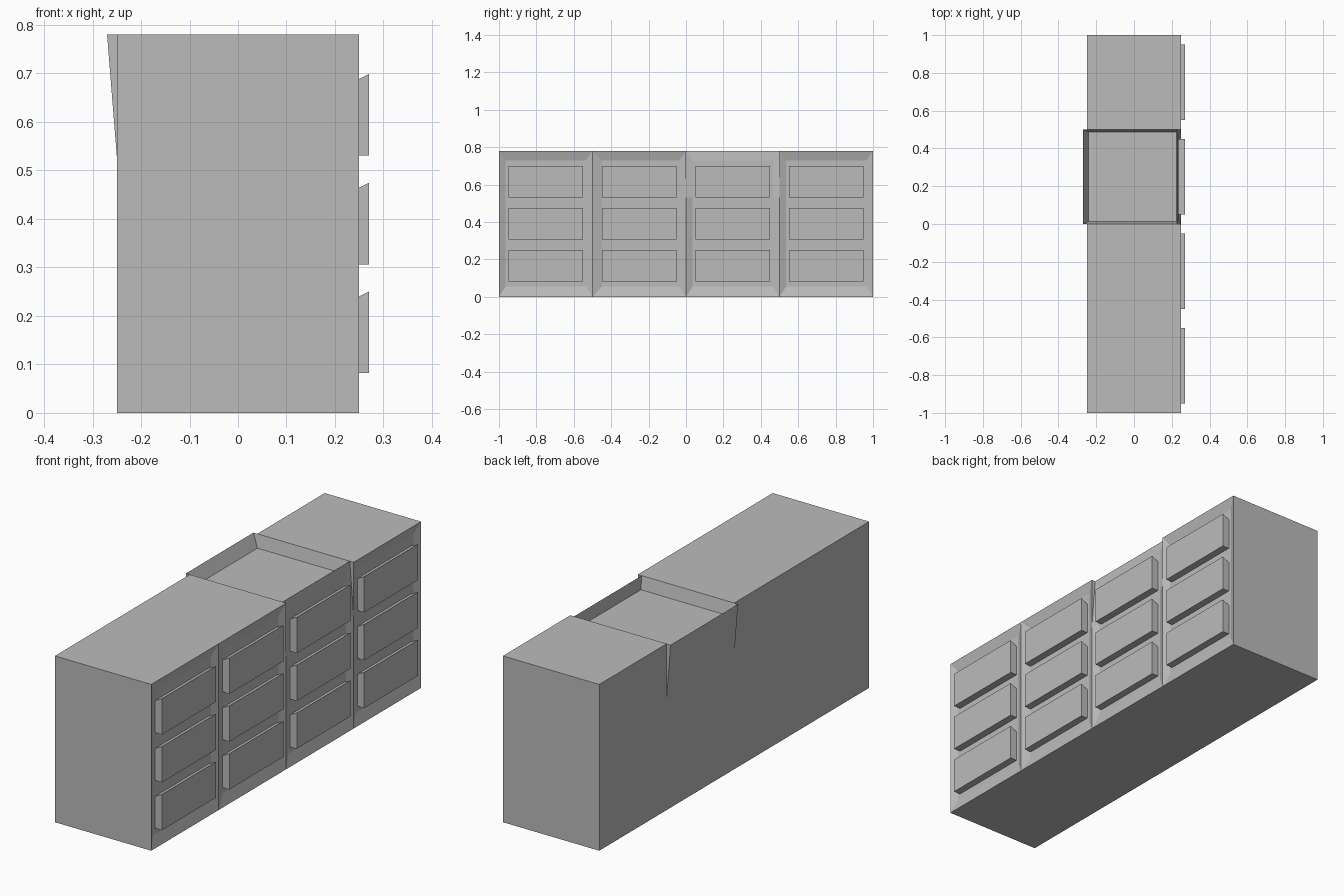
import bpy, bmesh

if "Cube" in bpy.data.objects:
    bpy.data.objects.remove(bpy.data.objects["Cube"])

grey = bpy.data.materials.new("plain_grey")
grey.use_nodes = True
grey.diffuse_color = (0.5, 0.5, 0.5, 1)
grey.node_tree.nodes["Principled BSDF"].inputs["Base Color"].default_value = (0.5, 0.5, 0.5, 1)

HEIGHT, HALF, WIDTH, BEND = 0.78, 0.25, 0.5, 0.53
PANEL_X = 0.235


def box(x0, x1, y0, y1, z0, z1):
    bm = bmesh.new()
    bmesh.ops.create_cube(bm, size=1)
    for v in bm.verts:
        v.co = (x1 if v.co.x > 0 else x0, y1 if v.co.y > 0 else y0, z1 if v.co.z > 0 else z0)
    return bm


def finish(bm, name):
    bmesh.ops.recalc_face_normals(bm, faces=bm.faces[:])
    mesh = bpy.data.meshes.new(name)
    bm.to_mesh(mesh)
    bm.free()
    mesh.materials.append(grey)
    bpy.context.collection.objects.link(bpy.data.objects.new(name, mesh))


def inset(bm, faces):
    """Inset a region and return the vertices of its inner part."""
    bmesh.ops.inset_region(bm, faces=faces, thickness=0.01, use_even_offset=True)
    return {v for f in faces for v in f.verts}


def cabinet(name, y0, left_bevel, basin):
    y1 = y0 + WIDTH
    bm = box(-HALF, HALF, y0, y1, 0, HEIGHT)
    # Crease where the basin cabinet starts to lean back
    if basin:
        bmesh.ops.bisect_plane(bm, geom=bm.verts[:] + bm.edges[:] + bm.faces[:],
                               plane_co=(0, 0, BEND), plane_no=(0, 0, 1))
    # Recessed drawer panel with bevelled border
    bm.normal_update()
    mid = (y0 + y1) / 2
    for v in inset(bm, [f for f in bm.faces if f.normal.x > 0.9]):
        v.co.x = PANEL_X
        v.co.y = y0 + left_bevel if v.co.y < mid else y1 - 0.035
        if v.co.z < 0.1:
            v.co.z = 0.055
        elif v.co.z > 0.7:
            v.co.z = 0.73
    if basin:
        # Lean the top edge back, then sink a shallow tray
        for v in bm.verts:
            if v.co.z > HEIGHT - 0.01:
                v.co.x -= 0.02
        bm.normal_update()
        top = [f for f in bm.faces if all(v.co.z > HEIGHT - 0.01 for v in f.verts)]
        for v in inset(bm, top):
            v.co.x = 0.225 if v.co.x > 0 else -0.24
            v.co.y = y0 + 0.013 if v.co.y < mid else y1 - 0.013
            v.co.z = HEIGHT - 0.06
    finish(bm, name)


def drawer(name, y0, z0):
    bm = box(PANEL_X, 0.27, y0, y0 + 0.4, z0, z0 + 0.168)
    # Top slopes down towards the panel
    for v in bm.verts:
        if v.co.z > z0 + 0.1 and v.co.x < 0.25:
            v.co.z -= 0.0175
    finish(bm, name)


for i in range(4):
    y = -1 + i * WIDTH
    basin = i == 2
    cabinet("basin_cabinet" if basin else f"cabinet_{i + 1}", y, 0.05 if i == 1 else 0.035, basin)
    for row in range(3):
        drawer(f"drawer_{i + 1}_{row + 1}", y + 0.05, 0.082 + row * 0.2245)
